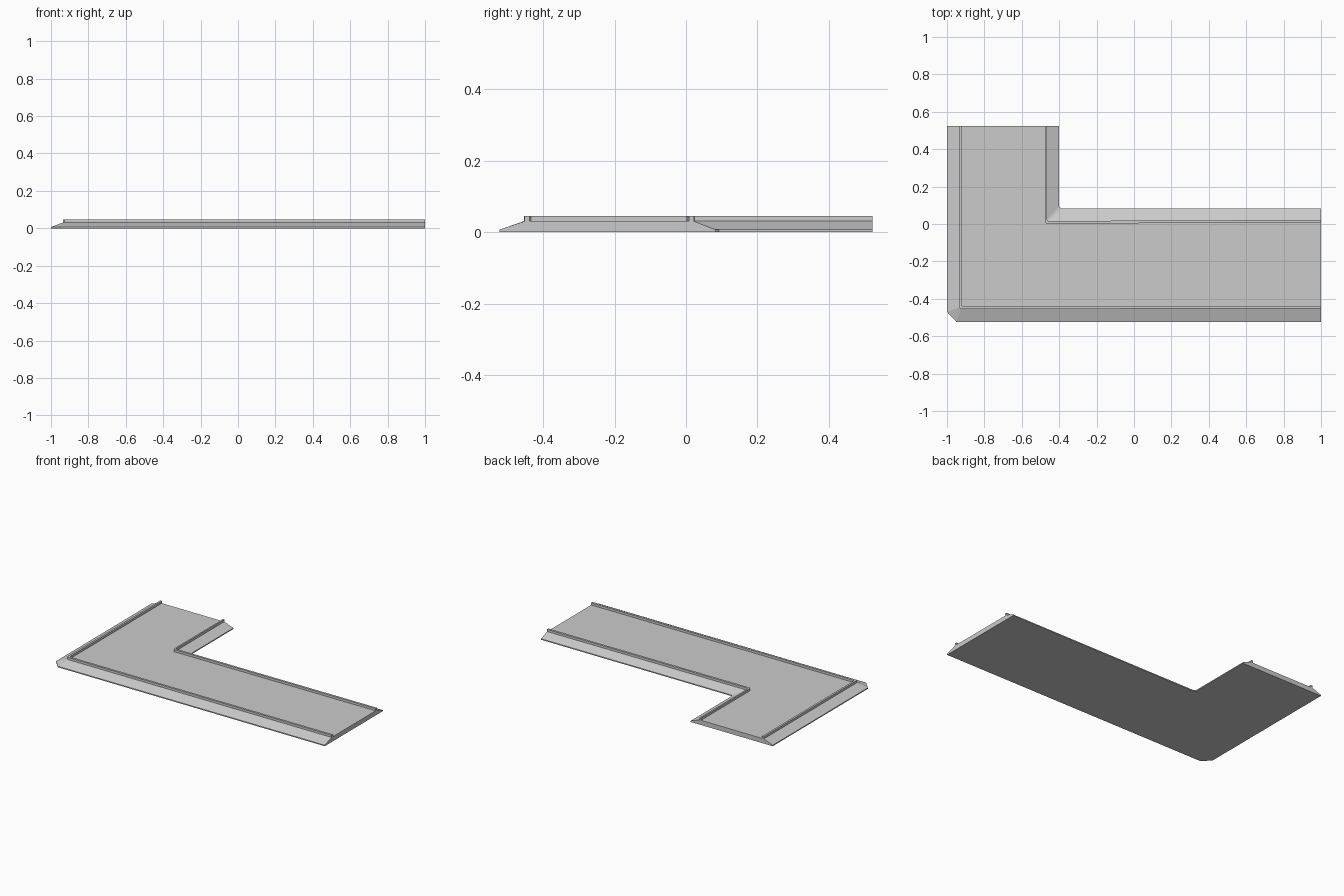
import bpy, bmesh

if "Cube" in bpy.data.objects:
    bpy.data.objects.remove(bpy.data.objects["Cube"])

EDGE_Z, FLOOR_Z, CURB_Z = 0.007, 0.031, 0.046


def loft(name, layers):
    """Closed solid through matching outlines, each given as (points, z)."""
    bm = bmesh.new()
    rings = [[bm.verts.new((x, y, z)) for x, y in pts] for pts, z in layers]
    bm.faces.new(rings[0][::-1])
    bm.faces.new(rings[-1])
    n = len(rings[0])
    for a, b in zip(rings, rings[1:]):
        for i in range(n):
            j = (i + 1) % n
            bm.faces.new((a[i], a[j], b[j], b[i]))
    bmesh.ops.recalc_face_normals(bm, faces=bm.faces)
    bmesh.ops.triangulate(bm, faces=[f for f in bm.faces if len(f.verts) > 4])
    mesh = bpy.data.meshes.new(name)
    bm.to_mesh(mesh)
    bm.free()
    obj = bpy.data.objects.new(name, mesh)
    bpy.context.collection.objects.link(obj)
    return obj


# L-shaped slab with sloping shoulders
foot = [(-1, .523), (-1, -.47), (-.95, -.523), (1, -.523),
        (1, .083), (-.39, .083), (-.4, .093), (-.4, .523)]
crown = [(-.935, .523), (-.935, -.446), (-.927, -.454), (1, -.452),
         (1, .022), (-.458, .016), (-.466, .024), (-.466, .523)]
loft("path_slab", [(foot, 0), (foot, EDGE_Z), (crown, FLOOR_Z)])


# Raised curbs: outer side of the strip, then back along the inner side
def curb(name, outer, inner):
    pts = outer + inner[::-1]
    loft(name, [(pts, FLOOR_Z - .004), (pts, CURB_Z)])


curb("outer_curb", crown[:4],
     [(-.922, .523), (-.922, -.434), (-.915, -.440), (1, -.438)])
curb("inner_curb", crown[4:],
     [(1, .008), (-.468, .002), (-.476, .010), (-.476, .523)])
